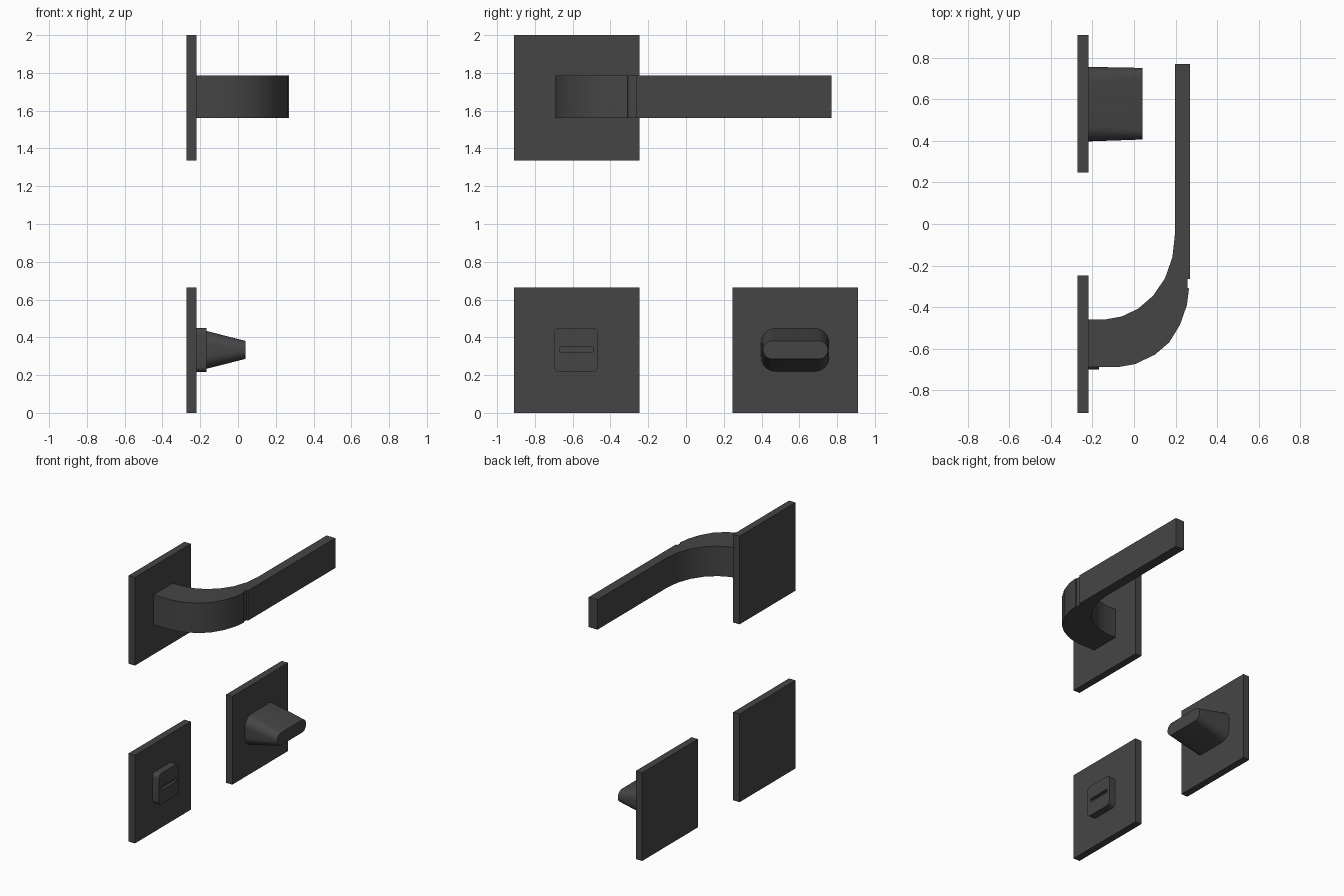
import bpy, bmesh, math
from mathutils import Vector

if "Cube" in bpy.data.objects:
    bpy.data.objects.remove(bpy.data.objects["Cube"])

mat = bpy.data.materials.new("dark_metal")
mat.diffuse_color = (0.06, 0.06, 0.06, 1)
mat.use_nodes = True
mat.node_tree.nodes["Principled BSDF"].inputs["Base Color"].default_value = mat.diffuse_color


def loft(name, a, b, smooth=False):
    """Solid between two matching closed loops of 3D points."""
    bm = bmesh.new()
    va = [bm.verts.new(p) for p in a]
    vb = [bm.verts.new(p) for p in b]
    n = len(a)
    bm.faces.new(va)
    bm.faces.new(vb)
    for i in range(n):
        j = (i + 1) % n
        bm.faces.new((va[i], va[j], vb[j], vb[i]))
    bmesh.ops.recalc_face_normals(bm, faces=bm.faces)
    me = bpy.data.meshes.new(name)
    bm.to_mesh(me)
    bm.free()
    me.materials.append(mat)
    ob = bpy.data.objects.new(name, me)
    bpy.context.collection.objects.link(ob)
    if smooth:
        bpy.ops.object.select_all(action='DESELECT')
        ob.select_set(True)
        bpy.context.view_layer.objects.active = ob
        bpy.ops.object.shade_smooth_by_angle(angle=math.radians(30))
    return ob


def rounded(x, y0, y1, z0, z1, r, seg=8):
    """Rounded rectangle facing +x."""
    pts = []
    corners = [(y1 - r, z1 - r), (y0 + r, z1 - r), (y0 + r, z0 + r), (y1 - r, z0 + r)]
    for k, (cy, cz) in enumerate(corners):
        for i in range(seg + 1):
            t = math.pi / 2 * (k + i / seg)
            pts.append(Vector((x, cy + r * math.cos(t), cz + r * math.sin(t))))
    return pts


def box(name, x0, x1, y0, y1, z0, z1):
    a = [(x0, y0, z0), (x0, y1, z0), (x0, y1, z1), (x0, y0, z1)]
    return loft(name, a, [(x1, y, z) for _, y, z in a])


# Square wall plates
BACK, FACE = -0.273, -0.22
for name, y0, z0 in (("lever_plate", -0.91, 1.337),
                     ("release_plate", -0.91, 0.0),
                     ("thumbturn_plate", 0.247, 0.0)):
    box(name, BACK, FACE, y0, y0 + 0.663, z0, z0 + 0.663)

# Curved lever handle with a shallow groove on the outer face
outline = [(-0.22, -0.69), (-0.08, -0.69), (0.005, -0.675), (0.1, -0.63),
           (0.17, -0.57), (0.222, -0.485), (0.255, -0.39), (0.265, -0.31),
           (0.257, -0.308), (0.257, -0.265), (0.27, -0.265), (0.27, 0.77),
           (0.197, 0.77), (0.197, -0.05), (0.185, -0.16), (0.15, -0.26),
           (0.093, -0.345), (0.02, -0.408), (-0.06, -0.446), (-0.14, -0.46),
           (-0.22, -0.46)]
loft("lever_handle", [(x, y, 1.56) for x, y in outline],
     [(x, y, 1.785) for x, y in outline], smooth=True)

# Emergency release button with coin slot
button = loft("release_button", rounded(FACE, -0.7, -0.465, 0.216, 0.45, 0.03),
              rounded(-0.168, -0.7, -0.465, 0.216, 0.45, 0.03), smooth=True)
cutter = box("slot_cutter", -0.19, -0.1, -0.667, -0.492, 0.322, 0.348)
cutter.hide_render = True
cutter.hide_set(True)
cut = button.modifiers.new("slot", 'BOOLEAN')
cut.operation = 'DIFFERENCE'
cut.solver = 'EXACT'
cut.object = cutter
bpy.ops.object.select_all(action='DESELECT')
button.select_set(True)
bpy.context.view_layer.objects.active = button
bpy.ops.object.modifier_apply(modifier="slot")
bpy.data.objects.remove(cutter)

# Tapered thumbturn
loft("thumbturn_knob", rounded(FACE, 0.398, 0.757, 0.22, 0.447, 0.075),
     rounded(0.04, 0.407, 0.752, 0.286, 0.381, 0.0474), smooth=True)
